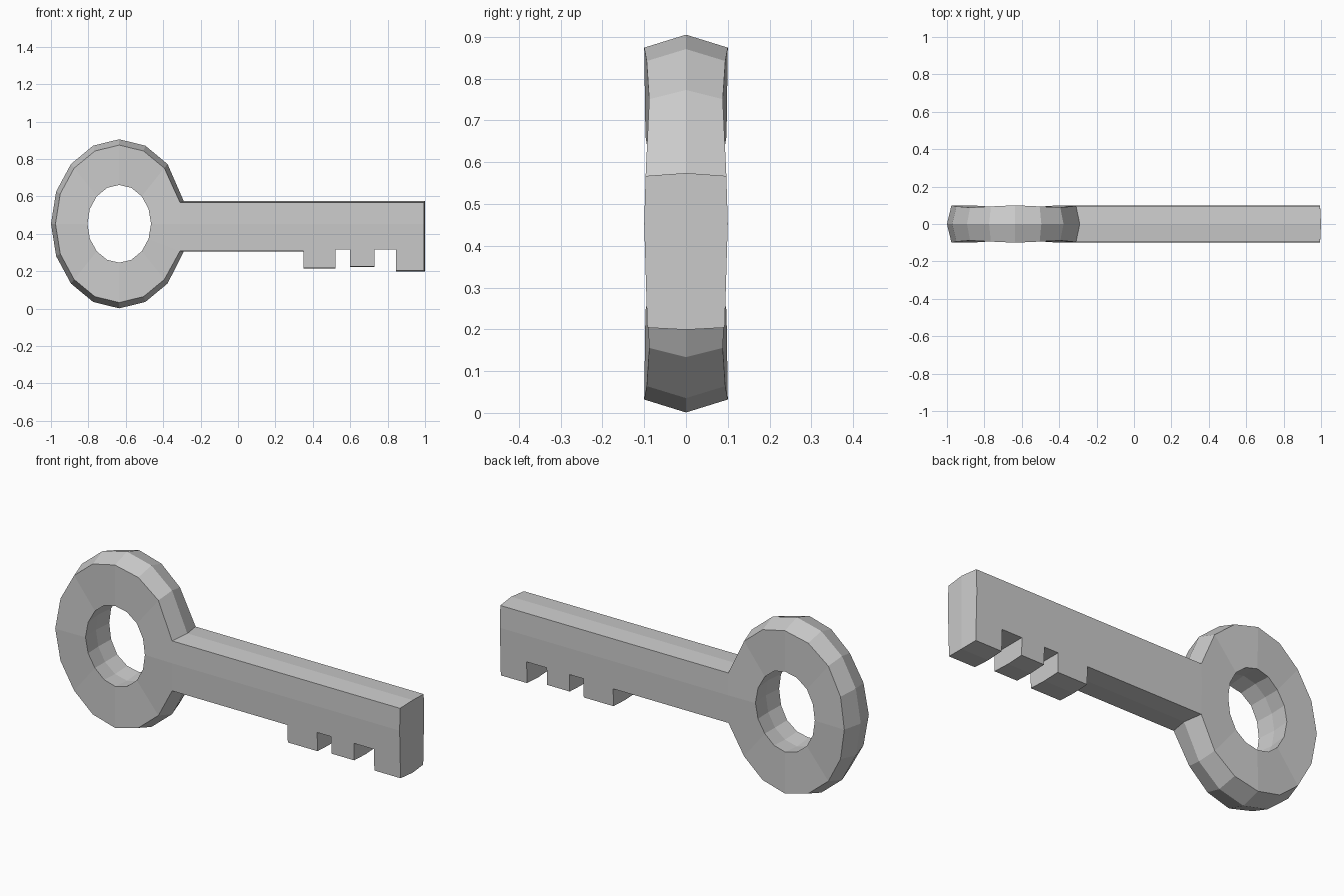
import bpy, bmesh
from math import sin, cos, tau

if "Cube" in bpy.data.objects:
    bpy.data.objects.remove(bpy.data.objects["Cube"])

N = 16                       # sides of the bow
CX, CZ = -0.635, 0.453       # bow centre
MID = 0.453                  # crease height along the shaft

bm = bmesh.new()


def shaft_y(z):
    # shaft is slightly thicker along its middle crease
    return 0.1 - 0.03 * abs(z - MID)


# Shaft profile, clockwise from the upper bow joint: (rim x, rim z, ridge x, ridge z)
upper = [(-0.31, 0.567, -0.29, 0.574), (0.995, 0.567, 1.0, 0.574)]
middle = [(0.995, MID, 1.0, MID)]
lower = [(0.995, 0.204, 1.0, 0.199), (0.845, 0.204, 0.845, 0.199)]
lower += [(x, z, x, z - d) for x, z, d in (
    (0.845, 0.315, 0), (0.73, 0.315, 0), (0.73, 0.226, 0.004), (0.60, 0.226, 0.004),
    (0.60, 0.315, 0), (0.52, 0.315, 0), (0.52, 0.217, 0.004), (0.35, 0.217, 0.004),
    (0.35, 0.308, 0.004))]
lower += [(-0.31, 0.308, -0.29, 0.304)]
profile = upper + middle + lower


def bow_loop(rx, rz, y, wave=0.0):
    return [(CX + rx * cos(tau * k / N), y + wave * cos(4 * tau * k / N),
             CZ + rz * sin(tau * k / N)) for k in range(N)]


for side in (-1, 1):
    def verts(points):
        return [bm.verts.new((x, y * side, z)) for x, y, z in points]

    # bow loops: outer ridge, face edge, hole edge, hole centre
    ridge_pts = bow_loop(0.365, 0.452, 0)
    face_pts = bow_loop(0.341, 0.421, 0.094, 0.006)
    for k, p in ((1, upper[0]), (N - 1, lower[-1])):
        ridge_pts[k] = (p[2], 0, p[3])
        face_pts[k] = (p[0], shaft_y(p[1]), p[1])
    face_pts[0] = (-0.31, shaft_y(MID), MID)
    ridge, face = verts(ridge_pts), verts(face_pts)
    hole = verts(bow_loop(0.17, 0.208, 0.094, 0.003))
    core = verts(bow_loop(0.178, 0.216, 0))
    for k in range(N):
        j = (k + 1) % N
        if k not in (0, N - 1):       # open where the shaft joins
            bm.faces.new((ridge[k], ridge[j], face[j], face[k]))
        bm.faces.new((face[k], face[j], hole[j], hole[k]))
        bm.faces.new((hole[k], hole[j], core[j], core[k]))

    # shaft side faces above and below the crease
    rim = verts([(p[0], shaft_y(p[1]), p[1]) for p in profile])
    spine = verts([(p[2], 0, p[3]) for p in profile])
    joint = verts([(-0.31, shaft_y(MID), MID)])
    bm.faces.new([rim[0], rim[1], rim[2]] + joint)
    bm.faces.new(rim[2:] + joint)
    # shaft edge walls, teeth included
    for i in range(len(profile) - 1):
        bm.faces.new((rim[i], rim[i + 1], spine[i + 1], spine[i]))

# weld both halves and the joint into one closed body
bmesh.ops.remove_doubles(bm, verts=bm.verts, dist=0.0005)
bmesh.ops.recalc_face_normals(bm, faces=bm.faces)
mesh = bpy.data.meshes.new("key")
bm.to_mesh(mesh)
bm.free()
key = bpy.data.objects.new("key", mesh)
bpy.context.collection.objects.link(key)
